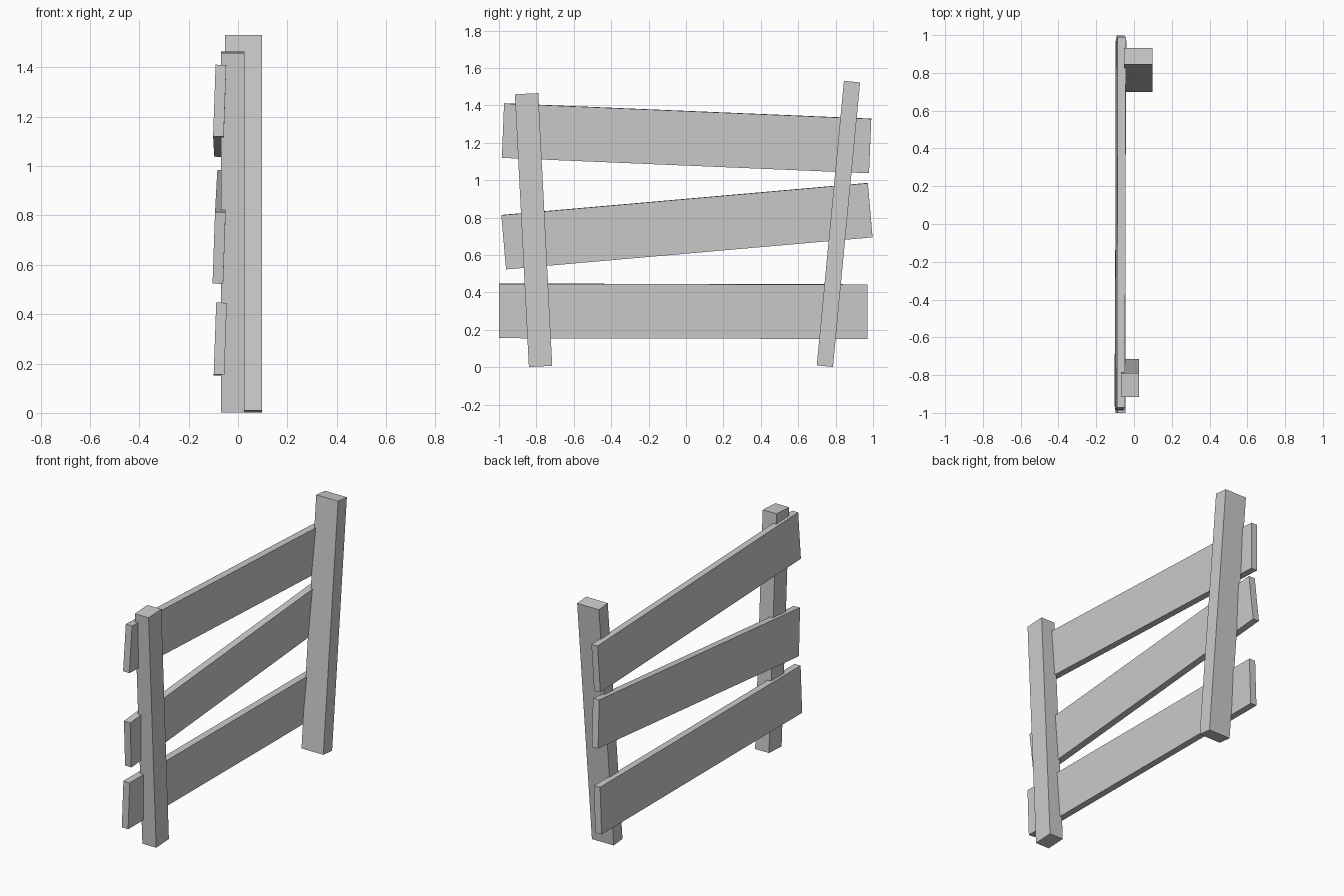
import bpy
from math import radians

if "Cube" in bpy.data.objects:
    bpy.data.objects.remove(bpy.data.objects["Cube"])


def board(name, centre, size, rotation):
    """Box with the given centre, size and rotation in degrees."""
    bpy.ops.mesh.primitive_cube_add(size=1, location=centre)
    ob = bpy.context.object
    ob.name = name
    ob.scale = size
    ob.rotation_euler = [radians(a) for a in rotation]
    bpy.ops.object.transform_apply(location=False, rotation=False, scale=True)
    return ob


# Two leaning posts
board("left_post", (-0.022, -0.815, 0.733), (0.095, 0.125, 1.46), (2.93, 0, 0))
board("right_post", (0.022, 0.815, 0.766), (0.15, 0.087, 1.528), (-5.45, 0, 0))

# Three crooked rails: name, centre y, centre z, length, roll, yaw
rails = [
    ("top_rail", 0.003, 1.224, 1.965, -2.4, -0.22),
    ("middle_rail", 0.005, 0.754, 1.967, 5.0, -0.1),
    ("bottom_rail", -0.015, 0.299, 1.97, -0.12, 0),
]
for name, y, z, length, roll, yaw in rails:
    board(name, (-0.072, y, z), (0.043, length, 0.291), (roll, 2.0, yaw))
